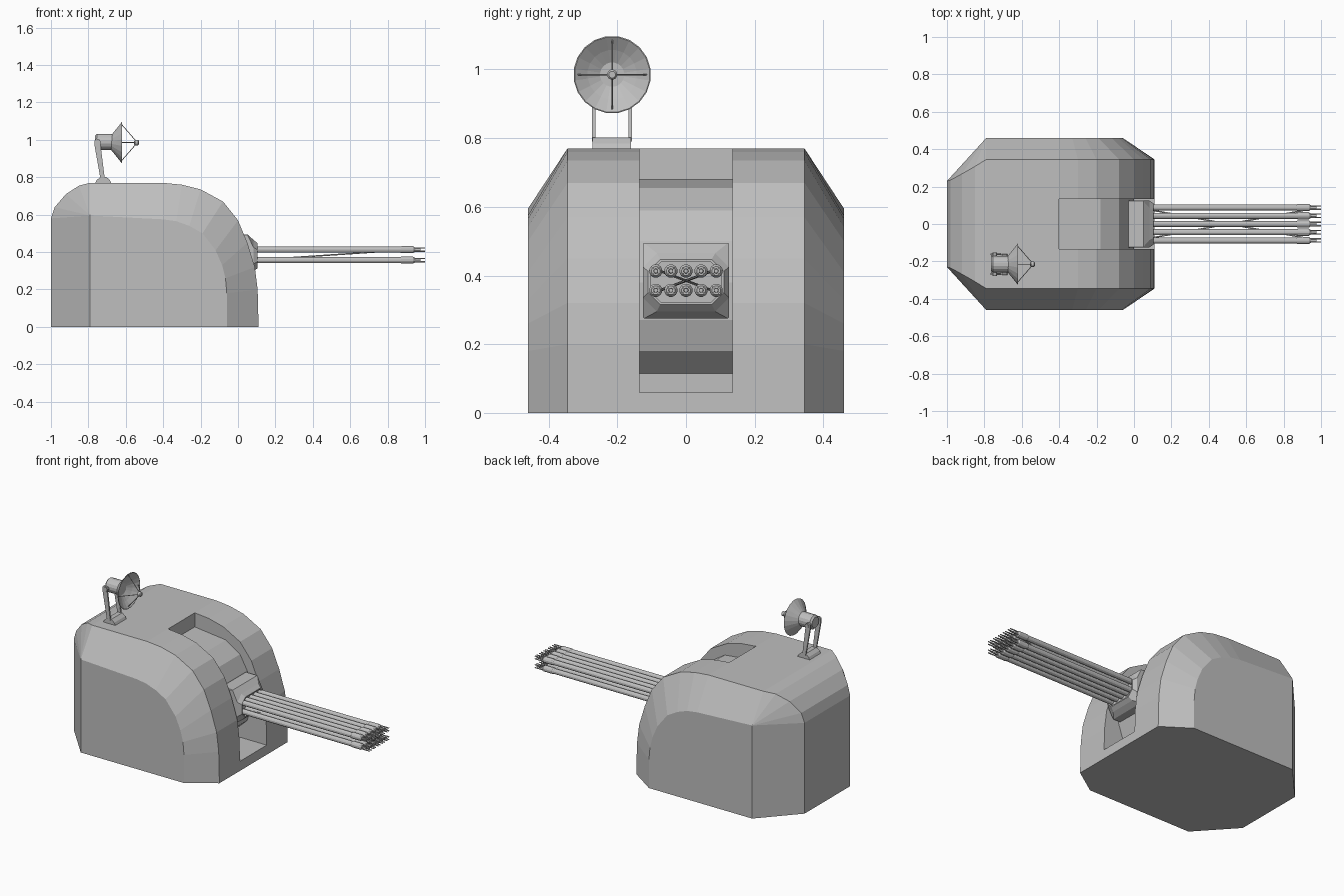
import bpy, bmesh, math
from mathutils import Vector

if "Cube" in bpy.data.objects:
    bpy.data.objects.remove(bpy.data.objects["Cube"])

grey = bpy.data.materials.new("light_grey")
grey.diffuse_color = (0.52, 0.52, 0.52, 1)
grey.use_nodes = True
grey.node_tree.nodes["Principled BSDF"].inputs["Base Color"].default_value = grey.diffuse_color


def mesh(name, polys):
    """Build an object from polygons given as coordinates, welding shared points."""
    verts, faces = {}, []
    for p in polys:
        ids = []
        for c in p:
            i = verts.setdefault(tuple(round(v, 5) for v in c), len(verts))
            if i not in ids:
                ids.append(i)
        if len(ids) > 2:
            faces.append(ids)
    me = bpy.data.meshes.new(name)
    me.from_pydata(list(verts), [], faces)
    bm = bmesh.new()
    bm.from_mesh(me)
    bmesh.ops.recalc_face_normals(bm, faces=bm.faces)
    bm.to_mesh(me)
    bm.free()
    me.materials.append(grey)
    ob = bpy.data.objects.new(name, me)
    bpy.context.collection.objects.link(ob)
    return ob


def loft(rings):
    """Skin a list of equal-length rings and cap both ends."""
    n = len(rings[0])
    polys = [rings[0][::-1], rings[-1]]
    for a, b in zip(rings, rings[1:]):
        polys += [[a[i], a[(i + 1) % n], b[(i + 1) % n], b[i]] for i in range(n)]
    return polys


def lathe(profile, y, z, sides):
    """Turn an (x, radius) profile around an axis parallel to x."""
    return loft([[(x, y + r * math.cos(2 * math.pi * (i + .5) / sides),
                   z + r * math.sin(2 * math.pi * (i + .5) / sides))
                  for i in range(sides)] for x, r in profile])


def prism(points, y0, y1):
    """Extrude an (x, z) outline along y."""
    return loft([[(x, y, z) for x, z in points] for y in (y0, y1)])


def rod(a, b, r, sides=6):
    a, b = Vector(a), Vector(b)
    d = (b - a).normalized()
    u = d.orthogonal().normalized()
    v = d.cross(u)
    return loft([[p + r * (u * math.cos(2 * math.pi * i / sides) + v * math.sin(2 * math.pi * i / sides))
                  for i in range(sides)] for p in (a, b)])


# turret house: ridge (x, half width, z) and side panel edge (x, z)
ridge = [(-1, .23, 0), (-1, .23, .58), (-.98, .235, .64), (-.92, .268, .71), (-.85, .308, .755),
         (-.79, .345, .77), (-.4, .345, .77), (-.3, .345, .76), (-.2, .345, .735), (-.08, .345, .67),
         (0, .345, .57), (.05, .345, .45), (.09, .345, .32), (.105, .345, .2), (.11, .345, 0)]
edge = [(-.79, 0)] + [(-.79, .595)] * 5 + [(-.4, .575), (-.33, .565), (-.26, .54), (-.19, .5),
        (-.12, .41), (-.085, .33), (-.067, .26), (-.06, .18), (-.06, 0)]
P = {s: [(x, s * w, z) for x, w, z in ridge] for s in (-1, 1)}
Q = {s: [(x, s * .46, z) for x, z in edge] for s in (-1, 1)}
polys = [[P[-1][0], Q[-1][0], Q[-1][-1], P[-1][-1], P[1][-1], Q[1][-1], Q[1][0], P[1][0]]]
for i in range(len(ridge) - 1):
    polys.append([P[-1][i], P[-1][i + 1], P[1][i + 1], P[1][i]])
    for s in (-1, 1):
        polys.append([P[s][i], P[s][i + 1], Q[s][i + 1], Q[s][i]])
polys += [Q[-1], Q[1]]
house = mesh("turret_house", polys)

# elevation slot with a curved inner drum surface
slot = [(-.4, .9), (-.4, .68), (-.36, .675), (-.18, .655), (-.08, .59), (-.03, .5), (0, .38),
        (0, .27), (-.03, .18), (-.1, .115), (-.1, .06), (.2, .06), (.2, .9)]
cutter = mesh("slot_cutter", prism(slot, -.135, .135))
cutter.hide_render = True
mod = house.modifiers.new("slot", "BOOLEAN")
mod.object = cutter
mod.operation = "DIFFERENCE"
mod.solver = "EXACT"
bpy.context.view_layer.objects.active = house
bpy.ops.object.modifier_apply(modifier="slot")
bpy.data.objects.remove(cutter)


# gun mantlet: chamfered rectangles narrowing to a recessed front
def octagon(x, h, lo, hi, c):
    q = [(h - c, hi), (h, hi - c), (h, lo + c), (h - c, lo)]
    return [(x, y, z) for y, z in q + [(-y, z) for y, z in q[::-1]]]


mesh("gun_mantlet", loft([octagon(-.03, .125, .275, .495, .003), octagon(.05, .125, .275, .495, .003),
                          octagon(.083, .125, .295, .465, .04), octagon(.105, .11, .315, .447, .035),
                          octagon(.105, .104, .322, .44, .032), octagon(.09, .104, .322, .44, .032)]))

# ten barrels with collars and pronged muzzles
n = 0
for z in (.357, .413):
    for k in range(-2, 3):
        y = k * .044
        n += 1
        mesh(f"barrel_{n}", lathe([(.08, .0165), (.868, .0165), (.875, .0195), (.935, .0195),
                                   (.945, .013), (.945, .007), (.975, .006)], y, z, 12))
        prongs = []
        for j in range(4):
            a = math.pi / 4 + j * math.pi / 2
            py, pz = y + .0125 * math.cos(a), z + .0125 * math.sin(a)
            prongs += rod((.93, py, pz), (1, py, pz), .0035)
        mesh(f"muzzle_prongs_{n}", prongs)

# crossed braces between the barrel rows
for s, side in ((-1, "left"), (1, "right")):
    mesh(f"barrel_brace_{side}", rod((.09, s * .075, .357), (.92, -s * .075, .413), .004))

# radar base and support arms
ry, rz = -.215, .985
mesh("radar_base", prism([(-.765, .765), (-.755, .785), (-.735, .802), (-.705, .802),
                          (-.685, .785), (-.675, .765)], -.272, -.16))
for s, side in ((-1, "left"), (1, "right")):
    y = ry + s * .053
    mesh(f"radar_arm_{side}", prism([(-.735, .79), (-.712, .79), (-.735, .975), (-.74, 1.0),
                                     (-.755, 1.006), (-.768, .995), (-.768, .975)], y - .005, y + .005))
mesh("radar_pivot", rod((-.745, ry - .062, .985), (-.745, ry + .062, .985), .013, 10))

# radar drum, dish and feed horn
mesh("radar_drum", lathe([(-.765, .034), (-.755, .044), (-.665, .044)], ry, rz + .004, 16))
mesh("radar_dish", lathe([(-.68, .038), (-.65, .075), (-.62, .113), (-.619, .110),
                          (-.645, .072), (-.668, .03), (-.668, .001)], ry, rz, 20))
mesh("radar_feed", lathe([(-.556, .008), (-.55, .015), (-.535, .015), (-.53, .01)], ry, rz, 12))
struts = []
for j in range(4):
    a = j * math.pi / 2
    struts += rod((-.625, ry + .1 * math.cos(a), rz + .1 * math.sin(a)),
                  (-.545, ry + .008 * math.cos(a), rz + .008 * math.sin(a)), .0022, 5)
mesh("radar_struts", struts)
